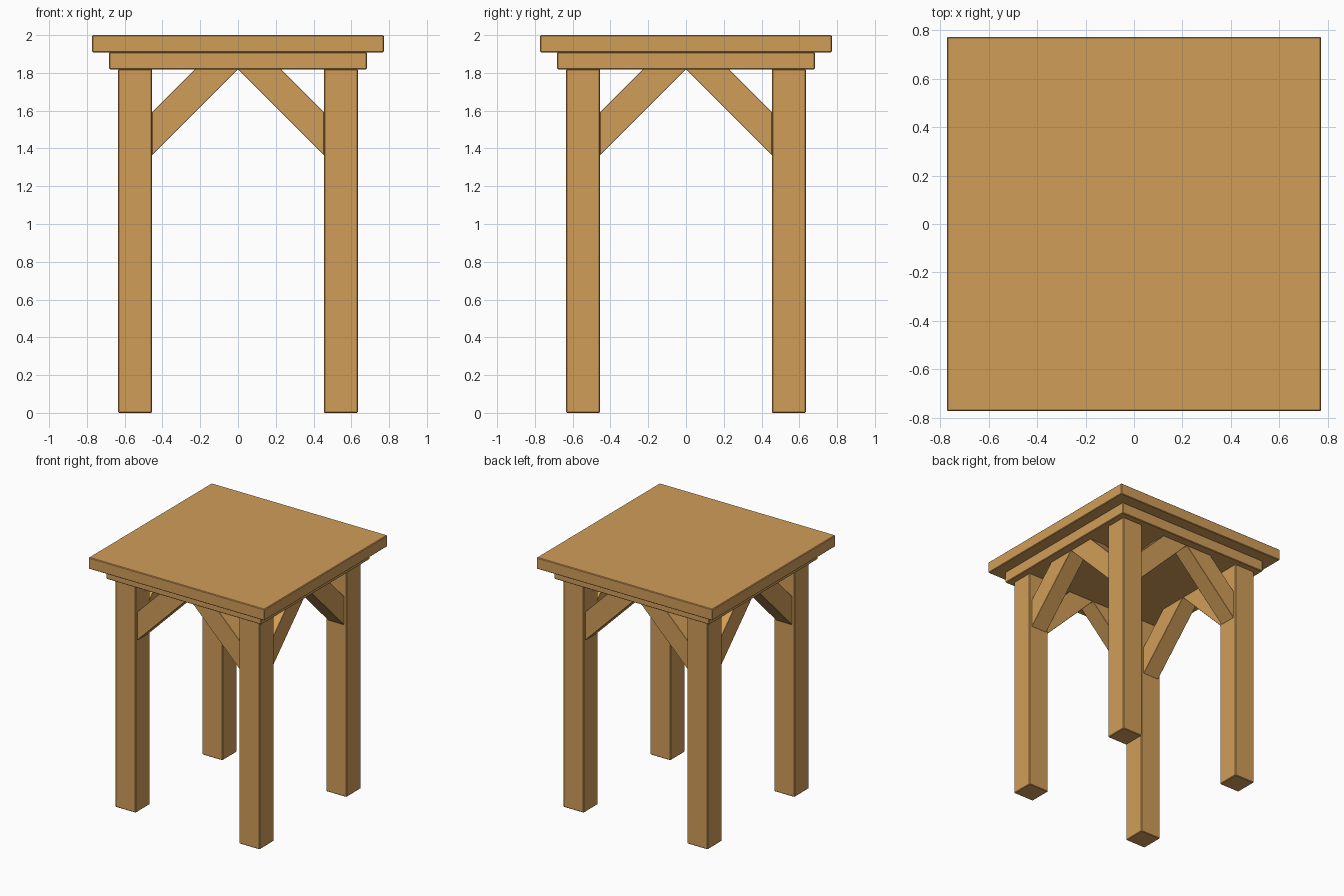
import bpy, bmesh
from math import pi
from mathutils import Matrix

if "Cube" in bpy.data.objects:
    bpy.data.objects.remove(bpy.data.objects["Cube"])

wood = bpy.data.materials.new("wood")
wood.diffuse_color = (0.64, 0.34, 0.10, 1)
wood.use_nodes = True
wood.node_tree.nodes["Principled BSDF"].inputs["Base Color"].default_value = wood.diffuse_color


def finish(name, bm, bevel):
    bmesh.ops.recalc_face_normals(bm, faces=bm.faces)
    mesh = bpy.data.meshes.new(name)
    bm.to_mesh(mesh)
    bm.free()
    mesh.materials.append(wood)
    obj = bpy.data.objects.new(name, mesh)
    bpy.context.collection.objects.link(obj)
    mod = obj.modifiers.new("worn_edges", 'BEVEL')
    mod.width, mod.segments = bevel, 1
    return obj


def box(name, cx, cy, half, z0, z1):
    bm = bmesh.new()
    bmesh.ops.create_cube(bm, size=1, matrix=Matrix.Translation((cx, cy, (z0 + z1) / 2))
                          @ Matrix.Diagonal((2 * half, 2 * half, z1 - z0, 1)))
    return finish(name, bm, 0.005)


def brace(name, side, mirror):
    # Slanted profile in the x-z plane, extruded through the leg thickness
    profile = [(0.455, 1.365), (0.455, 1.592), (0.228, 1.819), (0.0, 1.819)]
    bm = bmesh.new()
    face = bm.faces.new([bm.verts.new((mirror * x, -0.545 - 0.07, z)) for x, z in profile])
    ext = bmesh.ops.extrude_face_region(bm, geom=[face])
    moved = [g for g in ext["geom"] if isinstance(g, bmesh.types.BMVert)]
    bmesh.ops.translate(bm, verts=moved, vec=(0, 0.14, 0))
    bm.transform(Matrix.Rotation(side * pi / 2, 4, 'Z'))
    return finish(name, bm, 0.002)


# Stepped top
box("table_top", 0, 0, 0.773, 1.909, 2.0)
box("under_top", 0, 0, 0.682, 1.818, 1.909)

# Corner legs
for fb, y in (("front", -0.545), ("back", 0.545)):
    for lr, x in (("left", -0.545), ("right", 0.545)):
        box(f"{fb}_{lr}_leg", x, y, 0.09, 0, 1.82)

# Pair of diagonal braces on each side
for i, side in enumerate(("front", "right", "back", "left")):
    brace(f"{side}_brace_a", i, -1)
    brace(f"{side}_brace_b", i, 1)
